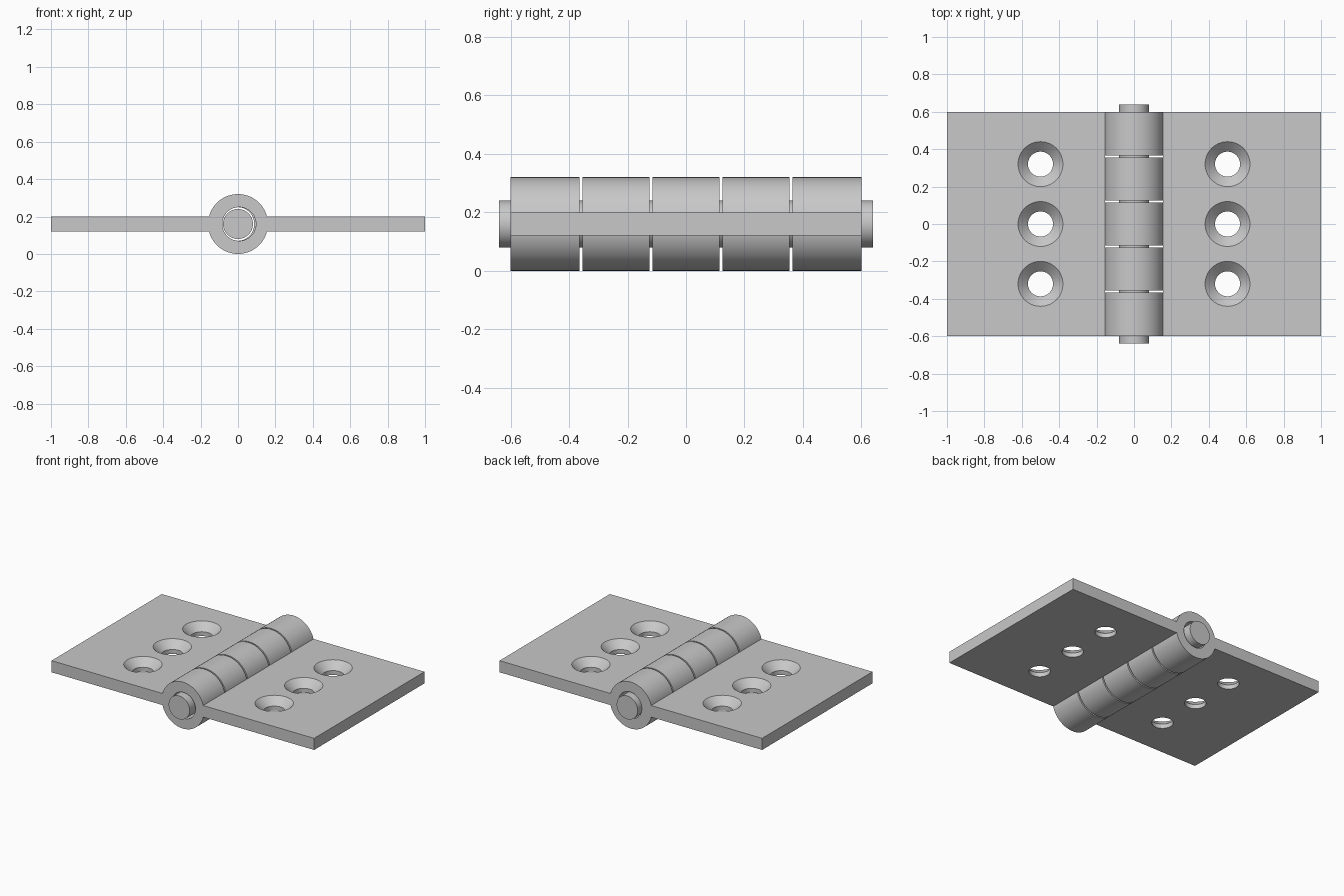
import bpy, bmesh, math
from mathutils import Matrix

cube = bpy.data.objects.get("Cube")
if cube:
    bpy.data.objects.remove(cube, do_unlink=True)

steel = bpy.data.materials.new("brushed grey steel")
steel.use_nodes = True
GREY = (0.58, 0.58, 0.58, 1)
steel.diffuse_color = GREY
steel.node_tree.nodes["Principled BSDF"].inputs["Base Color"].default_value = GREY

AXIS_Z, BARREL_R, PIN_R, BORE_R = 0.16, 0.16, 0.08, 0.09
HALF_LENGTH, GAP = 0.6, 0.01
LEAF_BOTTOM, LEAF_TOP, LEAF_INNER = 0.12, 0.20, 0.155
HOLE_R, SINK_R, SINK_DEPTH = 0.067, 0.12, 0.05
SEGMENTS = 64


def finish(name, bm):
    """Turn a bmesh into a grey object."""
    bmesh.ops.recalc_face_normals(bm, faces=bm.faces)
    mesh = bpy.data.meshes.new(name)
    bm.to_mesh(mesh)
    bm.free()
    mesh.materials.append(steel)
    obj = bpy.data.objects.new(name, mesh)
    bpy.context.collection.objects.link(obj)
    return obj


def smooth(obj):
    bpy.ops.object.select_all(action='DESELECT')
    obj.select_set(True)
    bpy.context.view_layer.objects.active = obj
    bpy.ops.object.shade_smooth_by_angle(angle=math.radians(30))


def ring(bm, radius, y, shift=0):
    """A circle of vertices around the hinge axis."""
    angles = [math.tau * i / SEGMENTS for i in range(SEGMENTS)]
    return [bm.verts.new((shift + radius * math.cos(a), y, AXIS_Z + radius * math.sin(a)))
            for a in angles]


def knuckle(name, y0, y1, shift):
    """A tube with a slightly loose bore."""
    bm = bmesh.new()
    loops = [ring(bm, BARREL_R, y0), ring(bm, BARREL_R, y1),
             ring(bm, BORE_R, y1, shift), ring(bm, BORE_R, y0, shift)]
    for a, b in zip(loops, loops[1:] + loops[:1]):
        for i in range(SEGMENTS):
            j = (i + 1) % SEGMENTS
            bm.faces.new((a[i], a[j], b[j], b[i]))
    smooth(finish(name, bm))


def screw_hole_cutter(x, y):
    """A countersunk screw shape: a straight shank with a cone on top."""
    bm = bmesh.new()
    over = 0.02
    slope = (SINK_R - HOLE_R) / SINK_DEPTH
    profile = [(HOLE_R, LEAF_BOTTOM - over), (HOLE_R, LEAF_TOP - SINK_DEPTH),
               (SINK_R + slope * over, LEAF_TOP + over)]
    loops = []
    for r, z in profile:
        circle = bmesh.ops.create_circle(bm, segments=SEGMENTS, radius=r,
                                         matrix=Matrix.Translation((x, y, z)))
        loops.append(circle["verts"])
    for a, b in zip(loops, loops[1:]):
        for i in range(SEGMENTS):
            j = (i + 1) % SEGMENTS
            bm.faces.new((a[i], a[j], b[j], b[i]))
    bm.faces.new(loops[0])
    bm.faces.new(loops[-1])
    cutter = finish("screw_hole_cutter", bm)
    cutter.hide_render = True
    return cutter


def leaf(name, side):
    """A flat plate with three countersunk holes."""
    bm = bmesh.new()
    size = (1 - LEAF_INNER, 2 * HALF_LENGTH, LEAF_TOP - LEAF_BOTTOM)
    centre = (side * (1 + LEAF_INNER) / 2, 0, AXIS_Z)
    bmesh.ops.create_cube(bm, size=1, matrix=Matrix.Translation(centre) @ Matrix.Diagonal((*size, 1)))
    plate = finish(name, bm)
    cutters = [screw_hole_cutter(side * 0.5, y) for y in (-0.32, 0, 0.32)]
    for cutter in cutters:
        cut = plate.modifiers.new("screw hole", 'BOOLEAN')
        cut.operation, cut.solver, cut.object = 'DIFFERENCE', 'EXACT', cutter
    bpy.ops.object.select_all(action='DESELECT')
    plate.select_set(True)
    bpy.context.view_layer.objects.active = plate
    for cut in list(plate.modifiers):
        bpy.ops.object.modifier_apply(modifier=cut.name)
    for cutter in cutters:
        bpy.data.objects.remove(cutter, do_unlink=True)
    smooth(plate)


# Two leaves
leaf("left_leaf", 1)
leaf("right_leaf", -1)

# Five knuckles, alternating between the leaves
pitch = 2 * HALF_LENGTH / 5
for n in range(5):
    start = -HALF_LENGTH + n * pitch
    y0 = start + (GAP / 2 if n > 0 else 0)
    y1 = start + pitch - (GAP / 2 if n < 4 else 0)
    knuckle(f"knuckle_{n + 1}", y0, y1, 0.006 if n % 2 == 0 else -0.003)

# Pin through the barrel
pin = bmesh.new()
front, back = ring(pin, PIN_R, -0.64), ring(pin, PIN_R, 0.64)
for i in range(SEGMENTS):
    j = (i + 1) % SEGMENTS
    pin.faces.new((front[i], front[j], back[j], back[i]))
pin.faces.new(front)
pin.faces.new(back)
smooth(finish("hinge_pin", pin))
